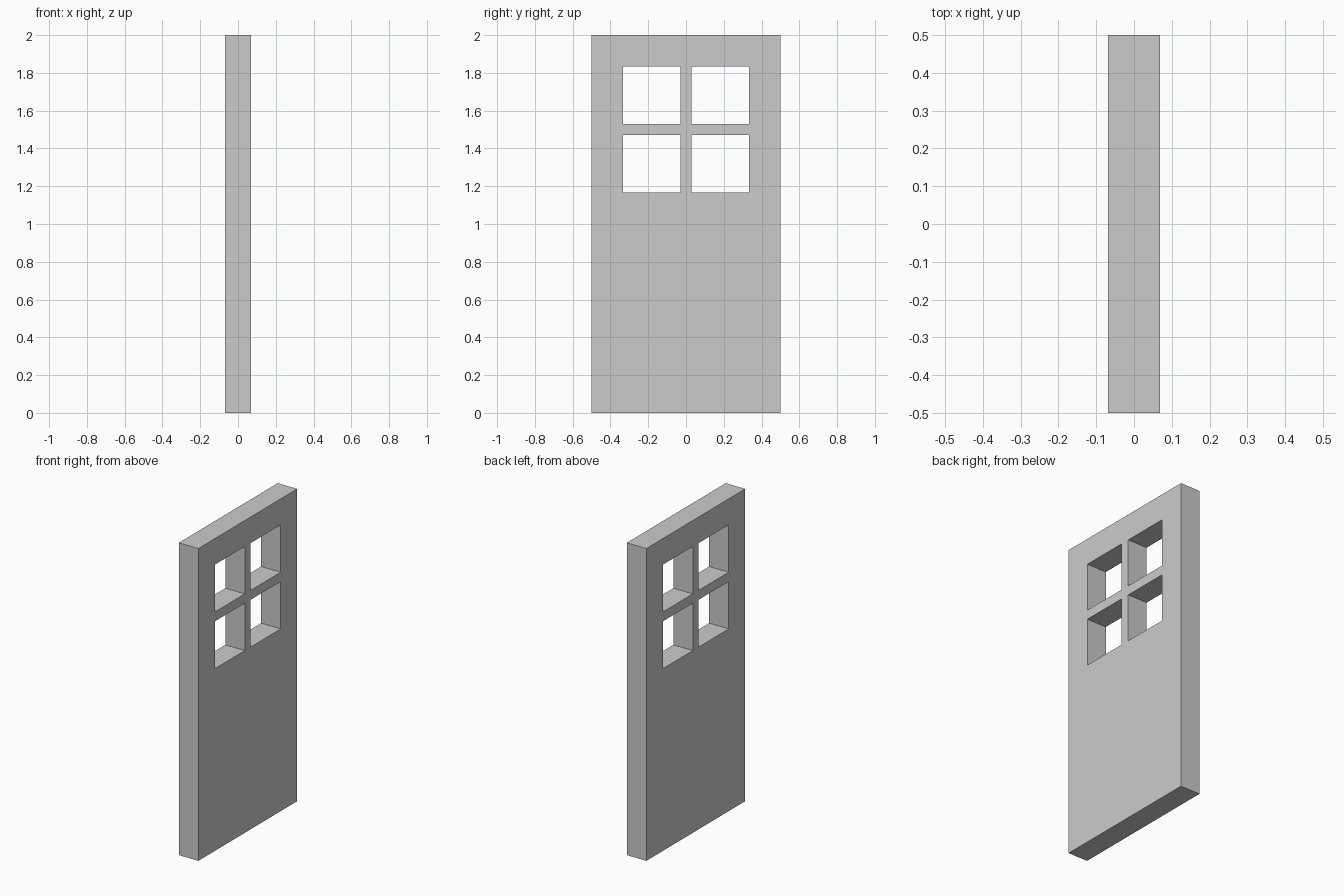
import bpy, bmesh

if "Cube" in bpy.data.objects:
    bpy.data.objects.remove(bpy.data.objects["Cube"])

HALF_THICK = 0.069
YS = [-0.5, -0.333, -0.03, 0.03, 0.333, 0.5]
ZS = [0.0, 1.167, 1.47, 1.53, 1.833, 2.0]
PANES = {1, 3}  # grid columns and rows that are open

# Door face: a grid of cells with the four window panes left out
bm = bmesh.new()
verts = [[bm.verts.new((-HALF_THICK, y, z)) for z in ZS] for y in YS]
for i in range(len(YS) - 1):
    for j in range(len(ZS) - 1):
        if i in PANES and j in PANES:
            continue
        bm.faces.new((verts[i][j], verts[i + 1][j],
                      verts[i + 1][j + 1], verts[i][j + 1]))

# Thickness: extrude the face through to the other side
ext = bmesh.ops.extrude_face_region(bm, geom=bm.faces[:], use_keep_orig=True)
moved = [g for g in ext["geom"] if isinstance(g, bmesh.types.BMVert)]
bmesh.ops.translate(bm, verts=moved, vec=(2 * HALF_THICK, 0, 0))
bmesh.ops.recalc_face_normals(bm, faces=bm.faces[:])

mesh = bpy.data.meshes.new("door_panel")
bm.to_mesh(mesh)
bm.free()
door = bpy.data.objects.new("door_panel", mesh)
bpy.context.collection.objects.link(door)
